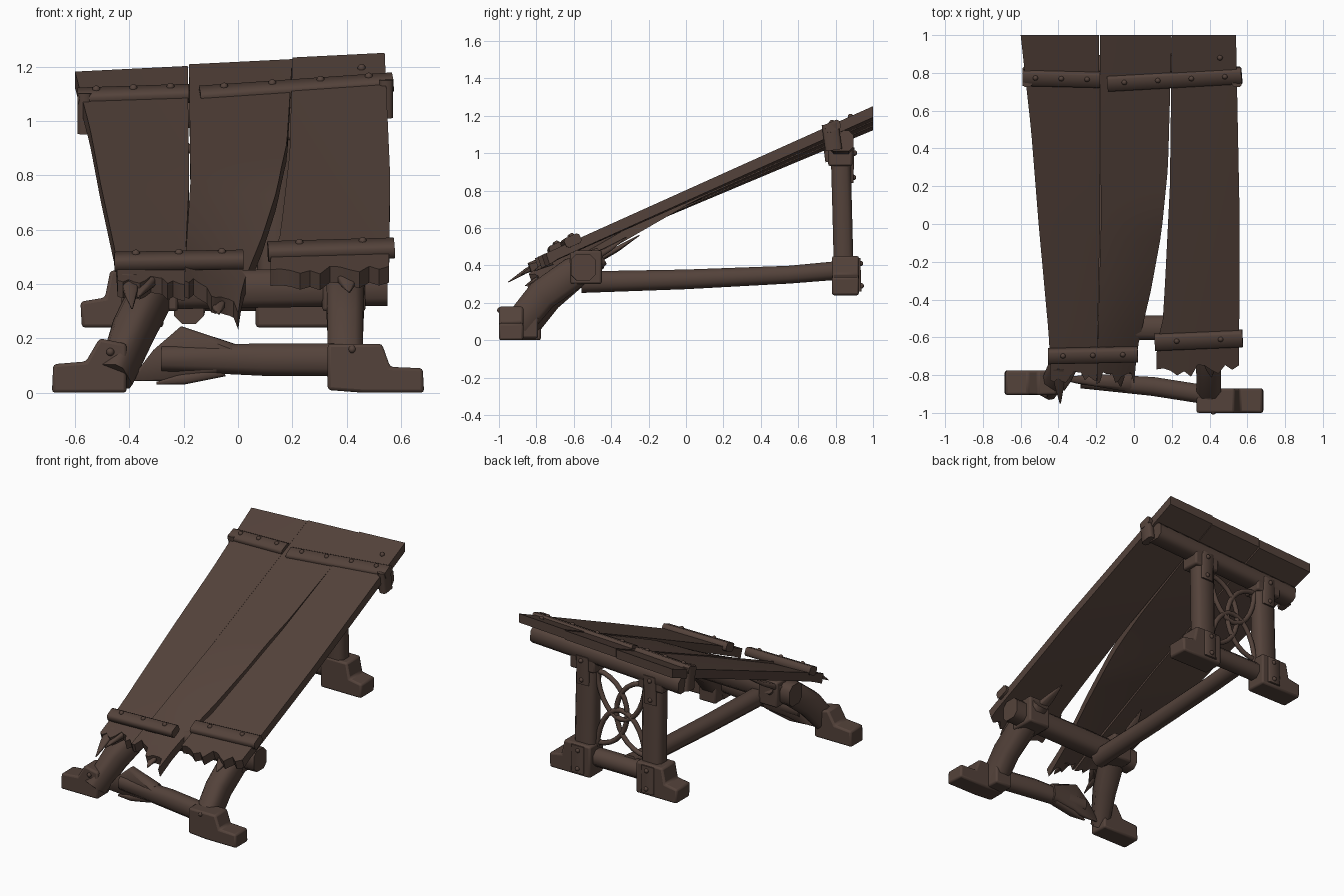
import bpy, bmesh, math, random
from mathutils import Vector

if "Cube" in bpy.data.objects:
    bpy.data.objects.remove(bpy.data.objects["Cube"])
random.seed(4)

wood = bpy.data.materials.new("dark brown wood")
wood.diffuse_color = (0.088, 0.055, 0.043, 1)
wood.use_nodes = True
wood.node_tree.nodes["Principled BSDF"].inputs["Base Color"].default_value = wood.diffuse_color


def finish(name, bm, bevel=0.0):
    bmesh.ops.recalc_face_normals(bm, faces=bm.faces)
    me = bpy.data.meshes.new(name)
    bm.to_mesh(me)
    bm.free()
    me.materials.append(wood)
    ob = bpy.data.objects.new(name, me)
    bpy.context.collection.objects.link(ob)
    if bevel:
        m = ob.modifiers.new("bevel", 'BEVEL')
        m.width, m.segments, m.limit_method = bevel, 2, 'ANGLE'
    bpy.ops.object.select_all(action='DESELECT')
    ob.select_set(True)
    bpy.context.view_layer.objects.active = ob
    bpy.ops.object.shade_smooth_by_angle(angle=math.radians(47))
    return ob


def bridge(bm, rings):
    rows = [[bm.verts.new(p) for p in r] for r in rings]
    n = len(rows[0])
    for a, b in zip(rows, rows[1:]):
        for i in range(n):
            bm.faces.new((a[i], a[(i + 1) % n], b[(i + 1) % n], b[i]))
    return rows


def beam(name, path, w, h, chamfer=0.22, ref=None):
    """Chamfered bar along a path; w, h are single sizes or one per point."""
    P = [Vector(p) for p in path]
    W = w if isinstance(w, list) else [w] * len(P)
    H = h if isinstance(h, list) else [h] * len(P)
    d = (P[-1] - P[0]).normalized()
    ref = Vector(ref or ((0, 1, 0) if abs(d.z) > 0.8 else (0, 0, 1)))
    rings = []
    for i, p in enumerate(P):
        t = (P[min(i + 1, len(P) - 1)] - P[max(i - 1, 0)]).normalized()
        s = t.cross(ref).normalized()
        u = s.cross(t)
        a, b = W[i] / 2, H[i] / 2
        c = min(a, b) * 2 * chamfer
        sec = [(a, b - c), (a - c, b), (c - a, b), (-a, b - c),
               (-a, c - b), (c - a, -b), (a - c, -b), (a, c - b)]
        rings.append([p + s * x + u * y for x, y in sec])
    bm = bmesh.new()
    rows = bridge(bm, rings)
    bm.faces.new(rows[0])
    bm.faces.new(rows[-1])
    return finish(name, bm)


def extrude_y(name, pts, y0, y1, bevel=0.012):
    bm = bmesh.new()
    rows = bridge(bm, [[(x, y, z) for x, z in pts] for y in (y0, y1)])
    bm.faces.new(rows[0])
    bm.faces.new(rows[1])
    return finish(name, bm, bevel)


def box(name, x0, x1, y0, y1, z0, z1):
    return extrude_y(name, [(x0, z0), (x1, z0), (x1, z1), (x0, z1)], y0, y1)


def rivet(x, y, z):
    bm = bmesh.new()
    bmesh.ops.create_uvsphere(bm, u_segments=8, v_segments=6, radius=0.015)
    bmesh.ops.translate(bm, verts=bm.verts, vec=(x, y, z))
    finish("rivet", bm)


def top_z(x, y):
    """Tabletop surface: sloping up to the back, rolling sideways near the back."""
    return 1.212 + 0.025 * x * (1 + y) + 0.436 * (y - 1)


def lerp_keys(keys, y):
    for (ya, a), (yb, b) in zip(keys, keys[1:]):
        if y <= yb:
            f = max(0, (y - ya) / (yb - ya))
            return a + (b - a) * f
    return keys[-1][1]


# Tabletop planks: edge keys are (y, x), jagged at the low front end
def plank(name, left, right, front, droop, lift=0.0, thick=0.06):
    m, n = 13, 20
    teeth = [random.uniform(-.045, .03) for i in range(m)]
    rings = []
    for j in range(n + 1):
        yb = front + (1 - front) * j / n
        top, bot = [], []
        for i in range(m):
            f = i / (m - 1)
            y = yb + (teeth[i] if j == 0 else 0)
            x = lerp_keys(left, yb) * (1 - f) + lerp_keys(right, yb) * f
            k = max(0, (0.05 - y) / 0.9)
            z = top_z(x, y) + lift - droop * f * k
            top.append((x, y, z))
            bot.append((x, y + (0.02 if j == 0 else 0), z - thick))
        rings.append(top + bot[::-1])
    bm = bmesh.new()
    rows = bridge(bm, rings)
    for r in (rows[0], rows[-1]):
        for i in range(m - 1):
            bm.faces.new((r[i], r[i + 1], r[2 * m - 2 - i], r[2 * m - 1 - i]))
    finish(name, bm)


plank("left_plank", [(-.9, -.44), (-.6, -.45), (0, -.505), (.5, -.545), (1, -.6)],
      [(-.9, -.2), (0, -.18), (1, -.185)], -0.80, 0.015)
plank("middle_plank", [(-.9, -.2), (0, -.175), (1, -.18)],
      [(-.9, -.01), (-.65, .02), (-.35, .09), (-.05, .145), (.3, .18), (1, .2)], -0.81, 0.12, 0.006)
plank("right_plank", [(-.9, .12), (-.62, .12), (-.55, .15), (-.3, .165), (.2, .19), (1, .2)],
      [(-.9, .555), (0, .56), (1, .54)], -0.77, 0.0, 0.012)


# Battens lying flat across the planks, with rivets
def batten(name, x0, x1, y0, y1, w, h, n, dz):
    beam(name, [(x0, y0, top_z(x0, y0) + dz), (x1, y1, top_z(x1, y1) + dz)], w, h, ref=(0, -.4, .92))
    for i in range(n):
        f = (i + .5) / n
        x, y = x0 + (x1 - x0) * f, y0 + (y1 - y0) * f
        rivet(x, y, top_z(x, y) + dz + h * .52)


batten("rear_left_batten", -.59, -.18, .775, .765, .085, .05, 3, 0.0)
batten("rear_right_batten", -.14, .57, .745, .785, .085, .05, 4, 0.0)
batten("front_left_batten", -.455, .02, -.70, -.69, .08, .055, 3, 0.015)
batten("front_right_batten", .11, .575, -.625, -.605, .09, .055, 2, 0.015)
rivet(.455, .88, 1.195)
for x, drop in ((-.565, .13), (.545, .12)):      # batten ends folded over the sides
    z = top_z(x, .77)
    beam("rear_batten_end", [(x, .77, z + .02), (x, .79, z - drop)], .05, .09)

# Splinters at the low end and beneath
for x, y, z, dx, dy, dz, s in [(-.40, -.76, .42, .01, -.19, -.11, .07), (-.33, -.76, .41, -.04, -.12, -.06, .06),
                               (-.08, -.76, .34, .01, -.1, -.05, .07), (.40, -.72, .42, .01, -.09, -.05, .07),
                               (.36, -.5, .44, -.04, .18, .11, .09), (-.32, -.5, .42, .05, .25, .14, .09)]:
    beam("splinter", [(x, y, z), (x + dx * .5, y + dy * .5, z + dz * .45), (x + dx, y + dy, z + dz)],
         [s, s * .7, .006], [.04, .025, .005])

# Front frame: crossbeam, splayed legs and feet
beam("front_crossbeam", [(-.43, -.55, .375), (.55, -.55, .39)], .13, .14)
beam("front_left_leg", [(-.45, -.87, .06), (-.385, -.75, .23), (-.32, -.6, .36), (-.28, -.47, .43)],
     [.10, .13, .14, .11], [.14, .16, .16, .10])
beam("front_right_leg", [(.395, -.90, .08), (.395, -.77, .24), (.395, -.6, .36), (.39, -.45, .45)],
     [.13, .13, .14, .11], [.16, .17, .17, .10])
extrude_y("front_left_foot", [(-.685, 0), (-.41, .0), (-.41, .18), (-.51, .20), (-.56, .115), (-.68, .105)],
          -.905, -.775)
extrude_y("front_right_foot", [(.33, .01), (.46, 0), (.685, 0), (.68, .09), (.56, .095), (.53, .18), (.33, .18)],
          -1, -.87)
box("front_right_heel", .335, .46, -.93, -.79, .01, .17)
box("left_leg_clamp", -.36, -.22, -.62, -.45, .30, .47)
box("right_leg_clamp", .31, .47, -.62, -.45, .30, .48)
rivet(-.47, -.905, .15)
rivet(.42, -.995, .16)

# Broken stretcher between the front legs
beam("broken_stretcher", [(.42, -.91, .12), (.1, -.86, .122), (-.28, -.83, .125)], [.1, .1, .08], [.12, .12, .09], .28)
beam("stretcher_splinter", [(-.02, -.84, .125), (-.2, -.83, .15), (-.28, -.825, .1), (-.385, -.82, .05)],
     [.1, .06, .04, .008], [.11, .19, .13, .015])
beam("stretcher_splinter", [(-.05, -.84, .08), (-.2, -.84, .05), (-.3, -.84, .035)], [.06, .05, .01], [.04, .04, .01])

# Rear trestle, mirrored about its own centre line
C = -0.105
for side, s in (("left", -1), ("right", 1)):
    X = lambda o: C + s * o
    beam(f"rear_{side}_post", [(X(.25), .845, .30), (X(.247), .835, .7), (X(.245), .825, 1.06)], .145, .105)
    extrude_y(f"rear_{side}_foot", [(X(.17), .24), (X(.47), .24), (X(.475), .335), (X(.385), .35),
                                    (X(.365), .45), (X(.17), .45)], .78, .925)
    box(f"rear_{side}_cap", *sorted((X(.16), X(.345))), .76, .89, .93, 1.05)
    beam(f"rear_{side}_top_plate", [(X(.25), .88, .84), (X(.25), .885, 1.03)], .09, .03)
    beam(f"rear_{side}_foot_plate", [(X(.26), .925, .26), (X(.26), .92, .44)], .09, .025)
    for y, z in ((.895, .87), (.9, 1.0), (.937, .29), (.932, .41)):
        rivet(X(.255), y, z)
    # bent lattice: side arcs springing from the posts
    fine = []
    for i in range(15):
        a = math.radians(-90 + 180 * i / 14)
        fine.append((X(.18 - .22 * math.cos(a)), .83, .69 + .24 * math.sin(a)))
    beam(f"lattice_{side}_arc", fine, .03, .03, .29)
for zc, s in ((.40, 1), (.96, -1)):               # lattice: lower and upper arcs
    fine = []
    for i in range(15):
        a = math.radians(-85 + 170 * i / 14)
        fine.append((C + .18 * math.sin(a), .835, zc + s * .31 * math.cos(a)))
    beam("lattice_cross_arc", fine, .03, .03, .29)
beam("rear_crossbar", [(C - .2, .84, .355), (C + .2, .84, .355)], .11, .11, .28)
beam("rear_top_beam", [(-.57, .83, 1.01), (.53, .83, 1.065)], .13, .11)

# Long stretcher joining rear trestle to front crossbeam
beam("long_stretcher", [(-.17, .84, .375), (-.17, .55, .35), (-.175, 0, .325), (-.18, -.56, .31)],
     .11, [.10, .095, .105, .115], .28)
